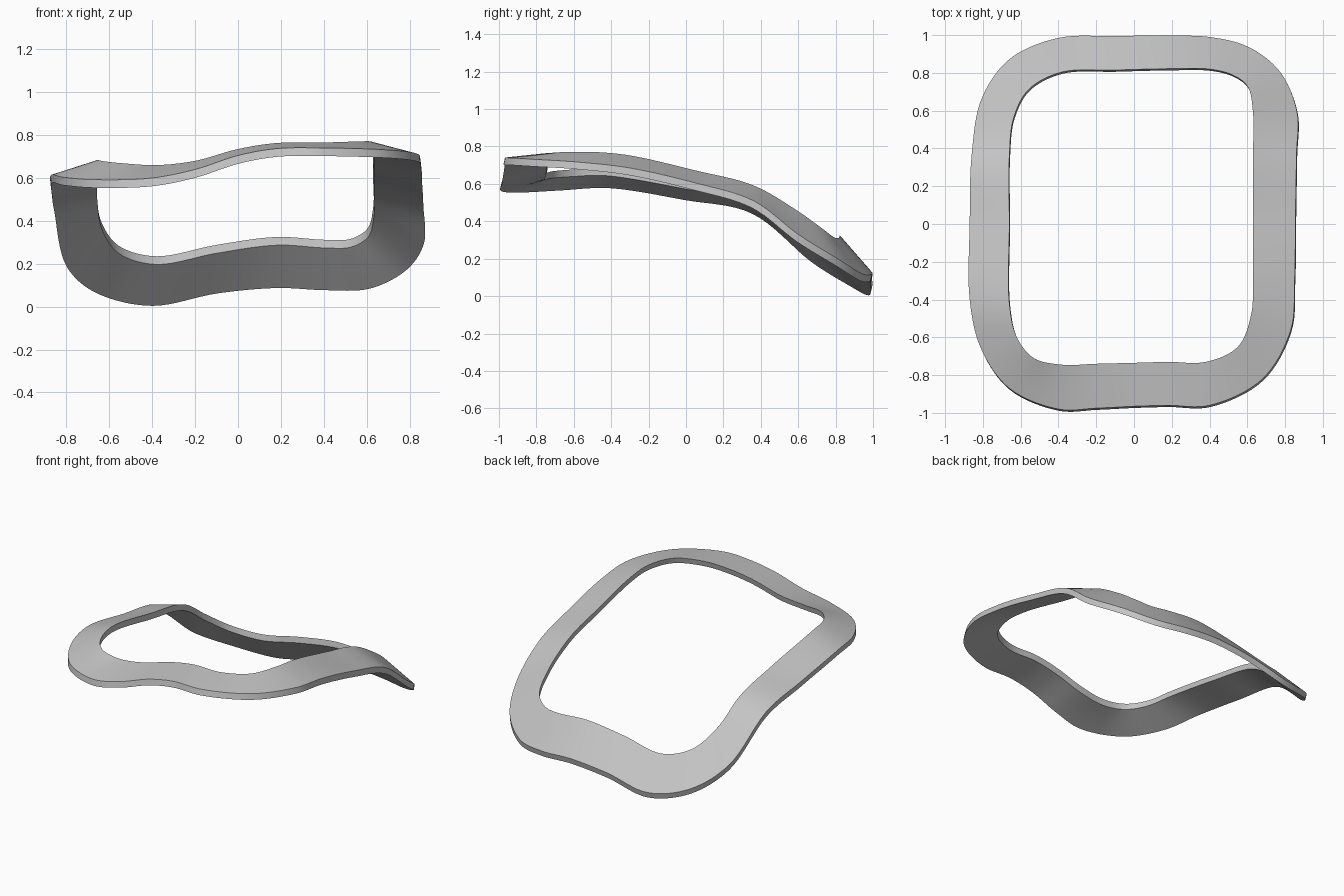
import bpy
import bmesh
from mathutils import Vector

if "Cube" in bpy.data.objects:
    bpy.data.objects.remove(bpy.data.objects["Cube"], do_unlink=True)

STEPS = 8                                # spline samples between two ribs
ACROSS = 4                               # strips across the band
DROP = Vector((.004, -.009, -.038))      # direction and depth of the slab

# Ribs across the upper face: outer x, y, z then inner x, y, z
RIBS = [
    (-.4, -.98, .6, -.38, -.745, .66),
    (-.2, -.975, .64, -.2, -.74, .68),
    (0, -.965, .705, 0, -.735, .735),
    (.18, -.96, .737, .18, -.73, .763),
    (.4, -.96, .74, .38, -.73, .765),
    (.68, -.82, .732, .55, -.65, .77),
    (.83, -.56, .715, .62, -.48, .77),
    (.85, -.3, .685, .63, -.3, .752),
    (.855, .05, .605, .63, .05, .672),
    (.86, .36, .51, .63, .36, .592),
    (.862, .6, .33, .63, .59, .46),
    (.77, .81, .2, .6, .73, .36),
    (.6, .94, .12, .52, .79, .315),
    (.4, .99, .115, .4, .82, .312),
    (.18, .997, .125, .18, .822, .325),
    (-.1, .995, .1, -.1, .815, .288),
    (-.4, .985, .042, -.38, .805, .235),
    (-.65, .88, .095, -.55, .72, .28),
    (-.8, .68, .22, -.635, .57, .39),
    (-.86, .36, .48, -.66, .36, .535),
    (-.87, 0, .552, -.66, 0, .612),
    (-.87, -.4, .615, -.66, -.42, .682),
    (-.81, -.66, .603, -.62, -.6, .677),
    (-.66, -.87, .592, -.53, -.71, .668),
]


def spline(a, b, c, d, t):
    """Centripetal spline point between b and c, so uneven ribs stay smooth."""
    k0 = 0
    k1 = k0 + (b - a).length ** .5
    k2 = k1 + (c - b).length ** .5
    k3 = k2 + (d - c).length ** .5
    s = k1 + (k2 - k1) * t

    def mix(p, q, u, v):
        return p + (q - p) * ((s - u) / (v - u))

    ab, bc, cd = mix(a, b, k0, k1), mix(b, c, k1, k2), mix(c, d, k2, k3)
    return mix(mix(ab, bc, k0, k2), mix(bc, cd, k1, k3), k1, k2)


def smooth_loop(points):
    """Closed smooth loop through the given points."""
    n = len(points)
    return [spline(*(points[(i + k) % n] for k in (-1, 0, 1, 2)), j / STEPS)
            for i in range(n) for j in range(STEPS)]


def make_material(name, color):
    mat = bpy.data.materials.new(name)
    mat.use_nodes = True
    mat.diffuse_color = color
    mat.node_tree.nodes["Principled BSDF"].inputs["Base Color"].default_value = color
    return mat


def build_frame(name, material):
    outer = smooth_loop([Vector(r[:3]) for r in RIBS])
    inner = smooth_loop([Vector(r[3:]) for r in RIBS])
    bm = bmesh.new()

    # Closed cross-section at every sample: upper face out to in, lower face back
    rings = []
    for o, i in zip(outer, inner):
        upper = [o.lerp(i, k / ACROSS) for k in range(ACROSS + 1)]
        lower = [p + DROP for p in reversed(upper)]
        rings.append([bm.verts.new(p) for p in upper + lower])

    # Skin neighbouring sections together around the loop
    for n, ring in enumerate(rings):
        following = rings[(n + 1) % len(rings)]
        for k in range(len(ring)):
            m = (k + 1) % len(ring)
            bm.faces.new((ring[k], following[k], following[m], ring[m]))
    bmesh.ops.recalc_face_normals(bm, faces=bm.faces)

    mesh = bpy.data.meshes.new(name)
    bm.to_mesh(mesh)
    bm.free()
    mesh.materials.append(material)
    obj = bpy.data.objects.new(name, mesh)
    bpy.context.collection.objects.link(obj)
    return obj


# Wavy rounded frame
frame = build_frame("wavy_frame", make_material("light_grey", (.55, .55, .55, 1)))
bpy.ops.object.select_all(action="DESELECT")
frame.select_set(True)
bpy.context.view_layer.objects.active = frame
bpy.ops.object.shade_smooth_by_angle()
